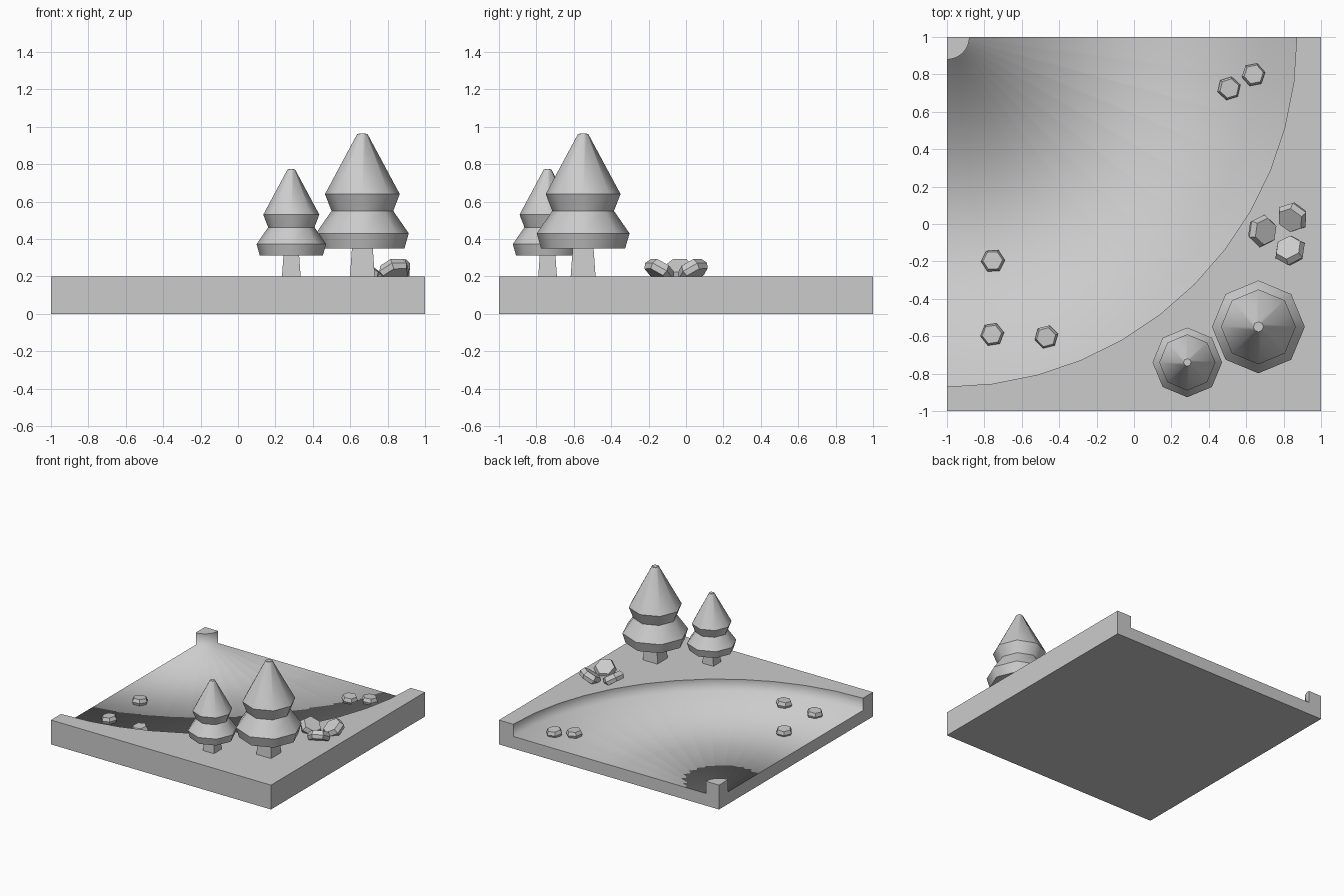
import bpy, bmesh
from math import pi, cos, sin, atan2
from mathutils import Matrix, Vector

if "Cube" in bpy.data.objects:
    bpy.data.objects.remove(bpy.data.objects["Cube"])


def finish(bm, name, loc=(0, 0, 0), scale=1.0):
    bmesh.ops.recalc_face_normals(bm, faces=bm.faces)
    me = bpy.data.meshes.new(name)
    bm.to_mesh(me)
    bm.free()
    ob = bpy.data.objects.new(name, me)
    ob.location = loc
    ob.scale = (scale,) * 3
    bpy.context.collection.objects.link(ob)
    return ob


def lathe(bm, profile, sides, start=0.0):
    """Stack rings of (radius, z), cap both ends, return rings of verts."""
    rings = [[bm.verts.new((r * cos(start + 2 * pi * i / sides),
                            r * sin(start + 2 * pi * i / sides), z))
              for i in range(sides)] for r, z in profile]
    for a, b in zip(rings, rings[1:]):
        for i in range(sides):
            j = (i + 1) % sides
            bm.faces.new((a[i], a[j], b[j], b[i]))
    bm.faces.new(rings[0][::-1])
    bm.faces.new(rings[-1])
    return rings


# Square tile with a curved channel bending round its back left corner
TOP, FLOOR, R_OUT, R_IN, SEG = 0.2, 0.1, 1.87, 0.12, 12
bm = bmesh.new()


def arc(r, z):
    return [bm.verts.new((-1 + r * sin(pi / 2 * i / SEG),
                          1 - r * cos(pi / 2 * i / SEG), z)) for i in range(SEG + 1)]


out_t, out_f = arc(R_OUT, TOP), arc(R_OUT, FLOOR)
in_t, in_f = arc(R_IN, TOP), arc(R_IN, FLOOR)
corners = [(-1, -1), (1, -1), (1, 1), (-1, 1)]
c0 = [bm.verts.new((x, y, 0)) for x, y in corners]
c1 = [bm.verts.new((x, y, TOP)) for x, y in corners]
channel = []
for i in range(SEG):
    for a, b in ((out_t, out_f), (out_f, in_f), (in_f, in_t)):
        channel.append(bm.faces.new((a[i], a[i + 1], b[i + 1], b[i])))
bm.faces.new(c0)
bm.faces.new(c1[:3] + out_t[::-1])                      # outer bank top
bm.faces.new([c1[3]] + in_t)                            # inner corner top
for i in (0, 1):                                        # front and right sides
    bm.faces.new((c0[i], c0[i + 1], c1[i + 1], c1[i]))
bm.faces.new((c0[0], c1[0], out_t[0], out_f[0], in_f[0], in_t[0], c1[3], c0[3]))
bm.faces.new((c0[2], c1[2], out_t[-1], out_f[-1], in_f[-1], in_t[-1], c1[3], c0[3]))
for f in channel:
    f.smooth = True
finish(bm, "channel_tile")


# Two-tier trees: octagonal foliage around a tapered square trunk
def tree(name, x, y, s):
    bm = bmesh.new()
    rings = lathe(bm, [(0.225, 0.15), (0.248, 0.23), (0.165, 0.35),
                       (0.2, 0.44), (0.027, 0.762)], 8)
    for f in bm.faces:
        f.smooth = len(f.verts) == 4
    for ring in rings:
        for i in range(8):
            bm.edges.get((ring[i - 1], ring[i])).smooth = False
    finish(bm, name + "_foliage", (x, y, TOP), s)
    bm = bmesh.new()
    lathe(bm, [(0.094, 0), (0.078, 0.16), (0.028, 0.764)], 4, pi / 4)
    finish(bm, name + "_trunk", (x, y, TOP), s)


tree("large_tree", 0.665, -0.55, 1.0)
tree("small_tree", 0.285, -0.74, 0.75)


# Hexagonal stones, bevelled towards the top
def stone(name, loc, r, h, turn, tilt=0.0, lean=0.0):
    bm = bmesh.new()
    lathe(bm, [(r * 0.85, -h), (r, -h * 0.55), (r * 0.82, 0)], 6, turn)
    axis = Vector((-sin(lean), cos(lean), 0))
    bmesh.ops.rotate(bm, verts=bm.verts, matrix=Matrix.Rotation(tilt, 3, axis))
    return finish(bm, name, loc)


# Stones lying on the channel floor
for k, (x, y, turn) in enumerate([(0.51, 0.725, 0.3), (0.64, 0.8, 0.2), (-0.755, -0.195, 0.05),
                                  (-0.76, -0.59, 0.15), (-0.47, -0.605, 0.25)]):
    stone(f"channel_stone_{k + 1}", (x, y, 0.145), 0.064, 0.05, turn, 0.08, k)

# Cluster of three stones leaning against each other on the bank
for k, (x, y) in enumerate([(0.705, -0.04), (0.835, 0.02), (0.825, -0.125)]):
    lean = atan2(-0.05 - y, 0.785 - x)
    stone(f"bank_stone_{k + 1}", (x, y, 0.258), 0.088, 0.065, lean + 0.5, 0.6, lean)
